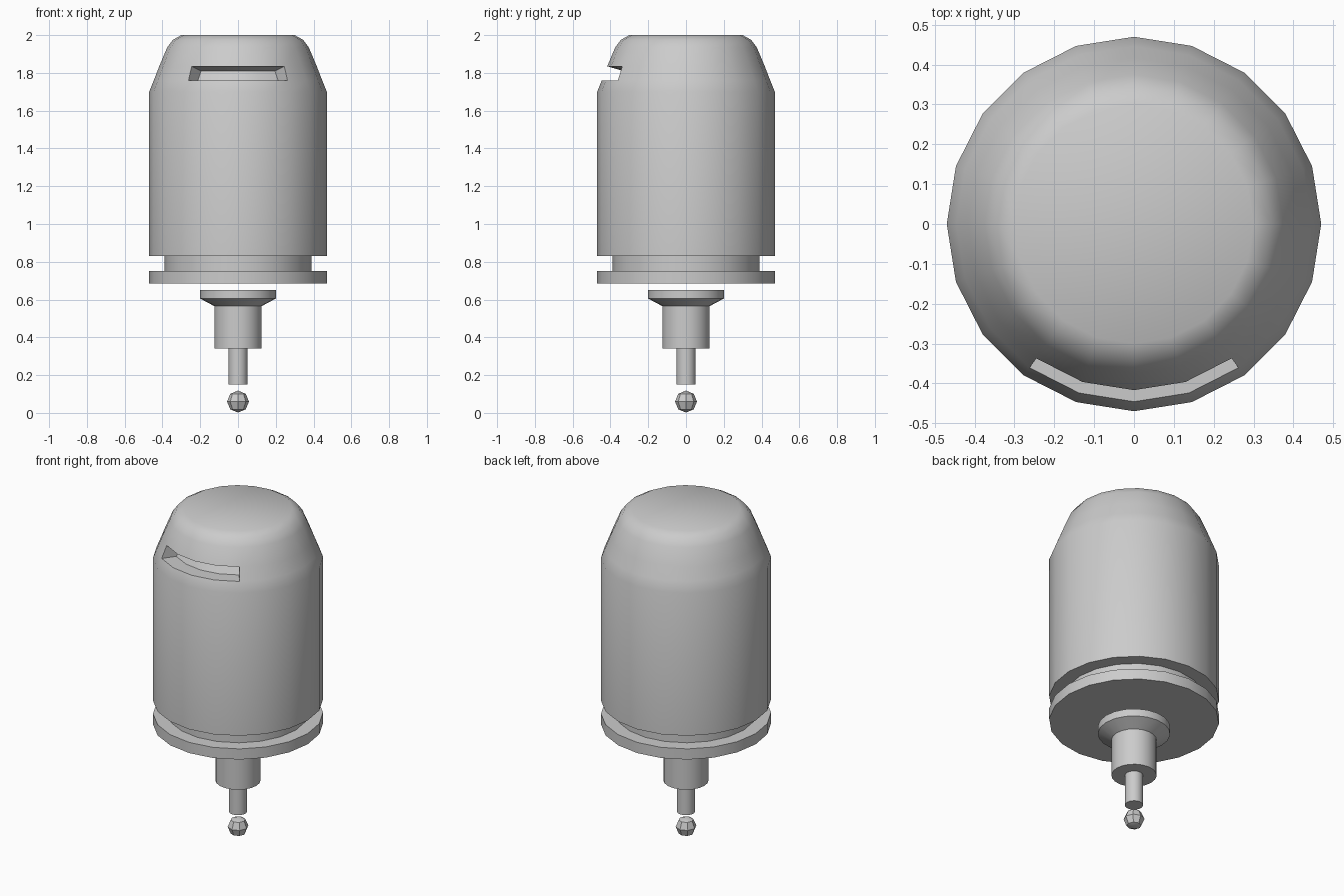
import bpy, bmesh
from math import sin, cos, pi

if "Cube" in bpy.data.objects:
    bpy.data.objects.remove(bpy.data.objects["Cube"])

SIDES = 20


def finish(bm, name):
    bmesh.ops.recalc_face_normals(bm, faces=bm.faces)
    mesh = bpy.data.meshes.new(name)
    bm.to_mesh(mesh)
    bm.free()
    obj = bpy.data.objects.new(name, mesh)
    bpy.context.collection.objects.link(obj)
    bpy.ops.object.select_all(action='DESELECT')
    obj.select_set(True)
    bpy.context.view_layer.objects.active = obj
    bpy.ops.object.shade_smooth_by_angle(angle=0.6)
    return obj


def revolve(profile):
    """Closed turned solid from (radius, z) points; side 0 starts at the front."""
    bm = bmesh.new()
    rings = [[bm.verts.new((r * sin(2 * pi * i / SIDES), -r * cos(2 * pi * i / SIDES), z))
              for i in range(SIDES)] for r, z in profile]
    bands = [[bm.faces.new((a[i], a[(i + 1) % SIDES], b[(i + 1) % SIDES], b[i]))
              for i in range(SIDES)] for a, b in zip(rings, rings[1:])]
    bm.faces.new(rings[0])
    bm.faces.new(rings[-1])
    return bm, bands


# Main housing with base flange, groove and domed shoulder
SLOT_LOW, SLOT_HIGH = 1.76, 1.835
body, bands = revolve([(0.47, 0.685), (0.47, 0.75), (0.39, 0.75), (0.39, 0.83),
                       (0.47, 0.83), (0.47, 1.70), (0.446, SLOT_LOW),
                       (0.417, SLOT_HIGH), (0.375, 1.935), (0.345, 1.975), (0.30, 2.0)])

# Slot recessed into the front of the shoulder, four sides wide
bmesh.ops.recalc_face_normals(body, faces=body.faces)
slot = [bands[6][i] for i in (-2, -1, 0, 1)]
new = bmesh.ops.extrude_face_region(body, geom=slot)['geom']
bmesh.ops.delete(body, geom=[f for f in slot if f.is_valid], context='FACES')
for v in (g for g in new if isinstance(g, bmesh.types.BMVert)):
    k = 1 - 0.085 / v.co.xy.length
    v.co.x *= k
    v.co.y *= k
    if v.co.z > 1.8:
        v.co.z -= 0.025
finish(body, "housing")

# Collar and its neck
finish(revolve([(0.125, 0.34), (0.125, 0.565), (0.20, 0.605), (0.20, 0.65)])[0], "collar")

# Thin pin below the collar
finish(revolve([(0.05, 0.15), (0.05, 0.34)])[0], "pin")

# Ball tip
bm = bmesh.new()
bmesh.ops.create_uvsphere(bm, u_segments=8, v_segments=4, radius=0.058)
bmesh.ops.translate(bm, verts=bm.verts, vec=(0, 0, 0.06))
finish(bm, "ball_tip")
